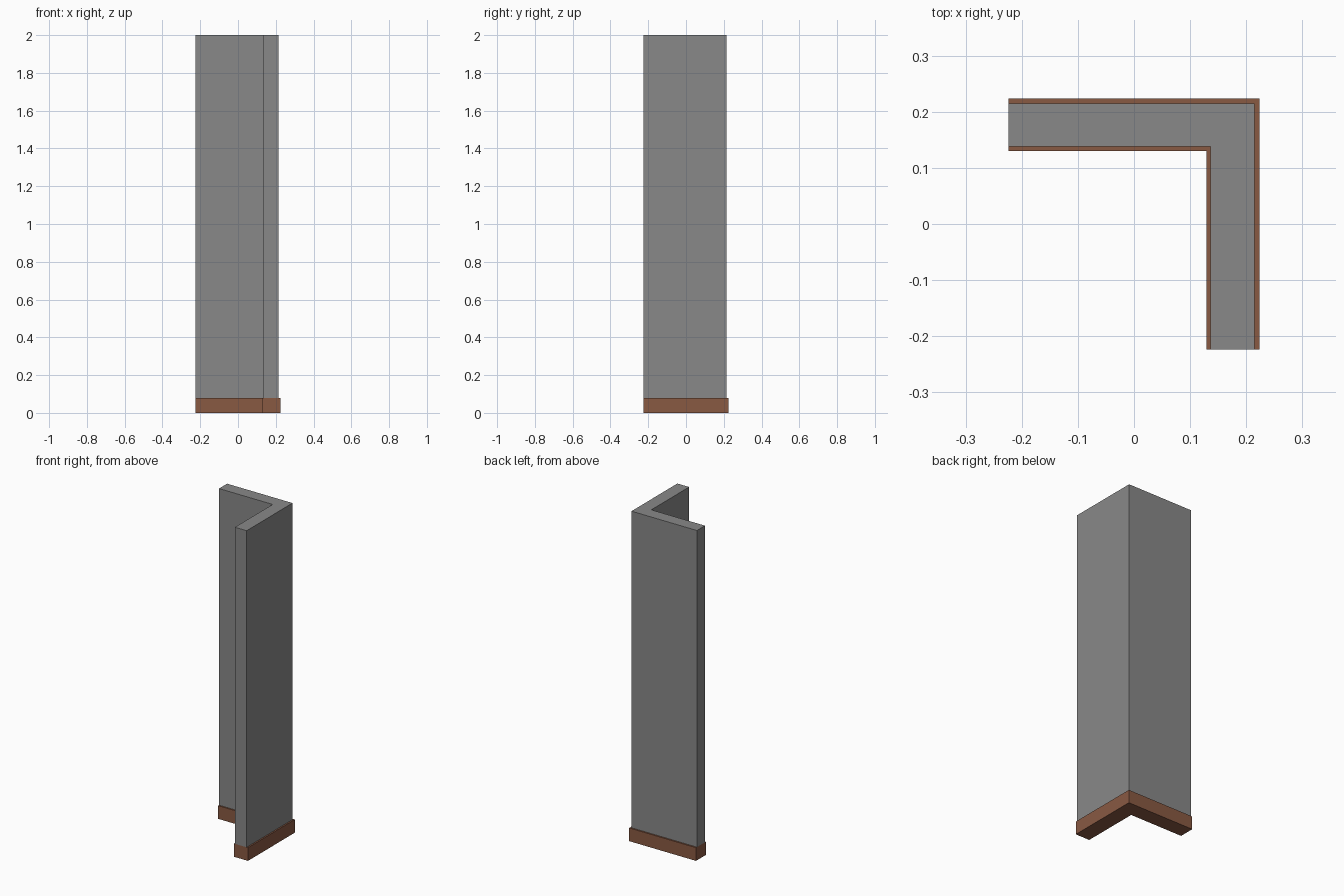
import bpy, bmesh

if "Cube" in bpy.data.objects:
    bpy.data.objects.remove(bpy.data.objects["Cube"])

END = -0.224       # open ends of both legs
BASE_H = 0.08      # skirting height
TOP = 2.0


def l_prism(name, inner, outer, z0, z1, color):
    """Extrude an L-shaped plan with its corner at +x, +y."""
    ix, iy = inner
    plan = [(END, iy), (ix, iy), (ix, END),
            (outer, END), (outer, outer), (END, outer)]
    bm = bmesh.new()
    face = bm.faces.new([bm.verts.new((x, y, z0)) for x, y in plan])
    ext = bmesh.ops.extrude_face_region(bm, geom=[face], use_keep_orig=True)
    verts = [v for v in ext["geom"] if isinstance(v, bmesh.types.BMVert)]
    bmesh.ops.translate(bm, vec=(0, 0, z1 - z0), verts=verts)
    bmesh.ops.recalc_face_normals(bm, faces=bm.faces[:])
    mesh = bpy.data.meshes.new(name)
    bm.to_mesh(mesh)
    bm.free()
    obj = bpy.data.objects.new(name, mesh)
    bpy.context.collection.objects.link(obj)
    mat = bpy.data.materials.new(name + "_paint")
    mat.diffuse_color = color
    mat.use_nodes = True
    mat.node_tree.nodes["Principled BSDF"].inputs["Base Color"].default_value = mat.diffuse_color
    mesh.materials.append(mat)
    return obj


# Corner wall, mid grey
l_prism("corner_wall", (0.136, 0.138), 0.215, BASE_H, TOP, (0.25, 0.25, 0.25, 1))
# Skirting board, slightly proud of the wall on both sides
l_prism("skirting_board", (0.129, 0.130), 0.224, 0.0, BASE_H, (0.25, 0.10, 0.055, 1))
